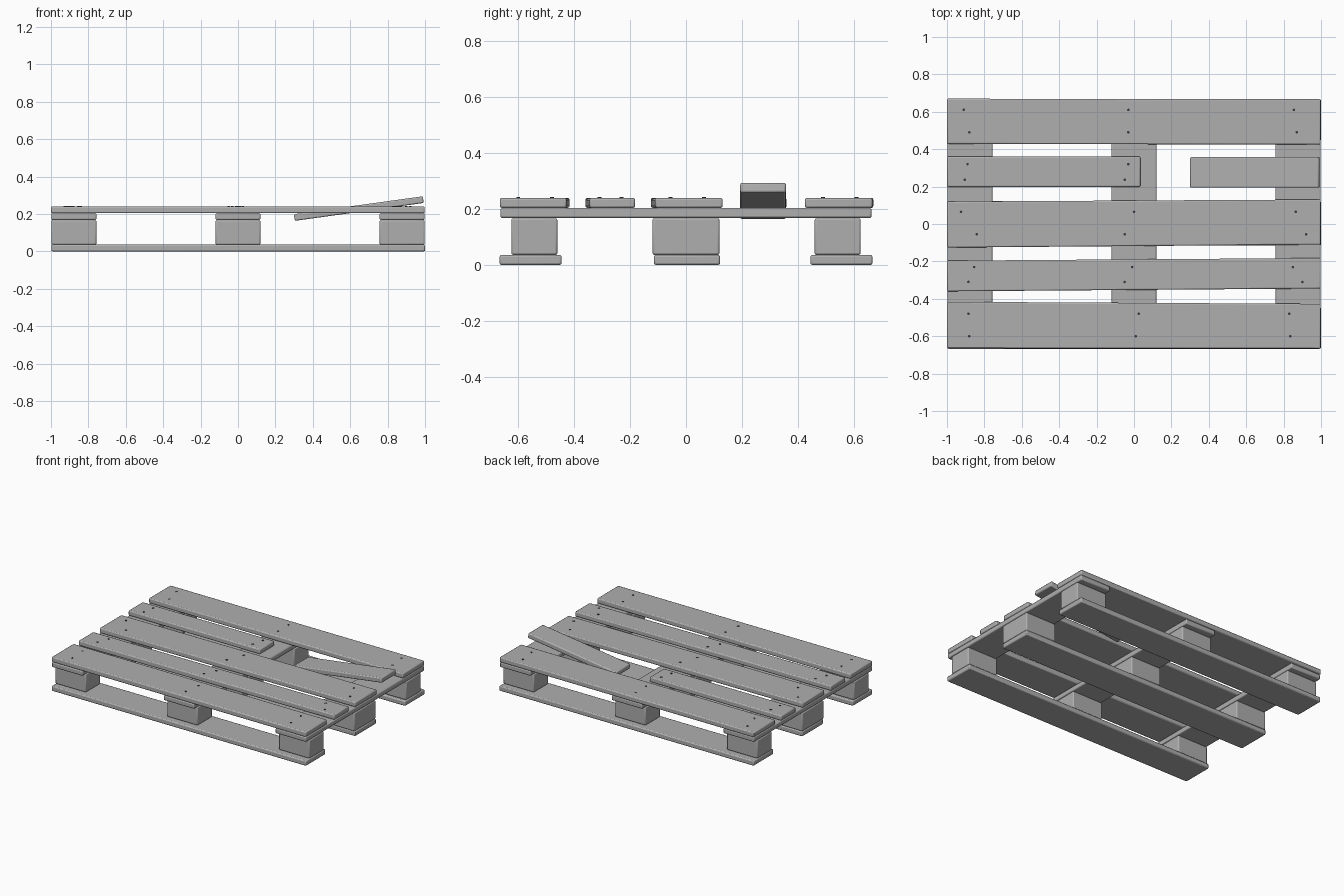
import bpy, math

if "Cube" in bpy.data.objects:
    bpy.data.objects.remove(bpy.data.objects["Cube"])

T = 0.036  # board thickness


def material(name, colour):
    mat = bpy.data.materials.new(name)
    mat.diffuse_color = (*colour, 1)
    mat.use_nodes = True
    mat.node_tree.nodes["Principled BSDF"].inputs["Base Color"].default_value = mat.diffuse_color
    return mat


wood = material("weathered_wood", (0.43, 0.43, 0.43))
iron = material("dark_iron", (0.04, 0.04, 0.05))


def board(name, x0, x1, yl, yr, z0, z1, bevel=0.007):
    """Box from x0 to x1; yl / yr are the (min, max) y at the left and right ends."""
    verts = [(x, y, z) for z in (z0, z1)
             for x, y in ((x0, yl[0]), (x1, yr[0]), (x1, yr[1]), (x0, yl[1]))]
    faces = [(3, 2, 1, 0), (4, 5, 6, 7)] + \
            [(i, (i + 1) % 4, (i + 1) % 4 + 4, i + 4) for i in range(4)]
    me = bpy.data.meshes.new(name)
    me.from_pydata(verts, [], faces)
    me.materials.append(wood)
    ob = bpy.data.objects.new(name, me)
    bpy.context.collection.objects.link(ob)
    mod = ob.modifiers.new("soft_edges", 'BEVEL')
    mod.width = bevel
    mod.segments = 2
    bpy.ops.object.select_all(action='DESELECT')
    ob.select_set(True)
    bpy.context.view_layer.objects.active = ob
    bpy.ops.object.shade_smooth_by_angle(angle=math.radians(30))
    return ob


# bottom runners and the blocks standing on them
rows = [("front", (-0.667, -0.445), (-0.625, -0.46)),
        ("middle", (-0.115, 0.122), (-0.12, 0.12)),
        ("back", (0.445, 0.667), (0.46, 0.625))]
cols = [("left", -0.998, -0.757), ("centre", -0.12, 0.12), ("right", 0.757, 0.998)]
for row, yb, yk in rows:
    board(f"{row}_bottom_board", -0.998, 1, yb, yb, 0, T)
    for col, x0, x1 in cols:
        board(f"{row}_{col}_block", x0, x1, yk, yk, T, 0.167)

# cross boards over the blocks
for col, x0, x1 in cols:
    board(f"{col}_cross_board", x0, x1, (-0.664, 0.664), (-0.664, 0.664), 0.168, 0.204)

# deck boards, laid slightly crooked
z0, z1 = 0.204, 0.24
board("deck_board_1", -1, 0.998, (-0.664, -0.416), (-0.666, -0.427), z0, z1)
board("deck_board_2", -1, 0.998, (-0.36, -0.196), (-0.345, -0.182), z0, z1)
board("deck_board_3", -1, 0.998, (-0.126, 0.12), (-0.11, 0.131), z0, z1)
board("broken_board_left", -1, 0.034, (0.198, 0.36), (0.198, 0.36), z0, z1)
board("deck_board_5", -1, 0.998, (0.428, 0.67), (0.425, 0.667), z0, z1)

# loose end of the broken board, tipped up to the right
loose = board("broken_board_right", -0.348, 0.348, (-0.082, 0.082), (-0.082, 0.082), -T / 2, T / 2)
loose.location = (0.646, 0.276, 0.229)
loose.rotation_euler = (0, -math.radians(7.9), 0)

# nail heads
nails = [(-0.91, 0.61), (-0.88, 0.49), (-0.03, 0.61), (-0.03, 0.49), (0.855, 0.61), (0.87, 0.49),
         (-0.89, 0.32), (-0.905, 0.237), (-0.03, 0.32), (-0.05, 0.237),
         (-0.925, 0.065), (-0.84, -0.055), (0.0, 0.065), (-0.05, -0.055), (0.865, 0.065), (0.92, -0.055),
         (-0.855, -0.23), (-0.885, -0.31), (-0.01, -0.23), (-0.05, -0.31), (0.85, -0.23), (0.90, -0.31),
         (-0.885, -0.48), (-0.88, -0.6), (0.025, -0.48), (0.01, -0.6), (0.83, -0.48), (0.835, -0.6)]
for i, (x, y) in enumerate(nails):
    bpy.ops.mesh.primitive_cylinder_add(vertices=12, radius=0.007, depth=0.006, location=(x, y, 0.2395))
    nail = bpy.context.object
    nail.name = f"nail_{i + 1}"
    nail.data.materials.append(iron)
